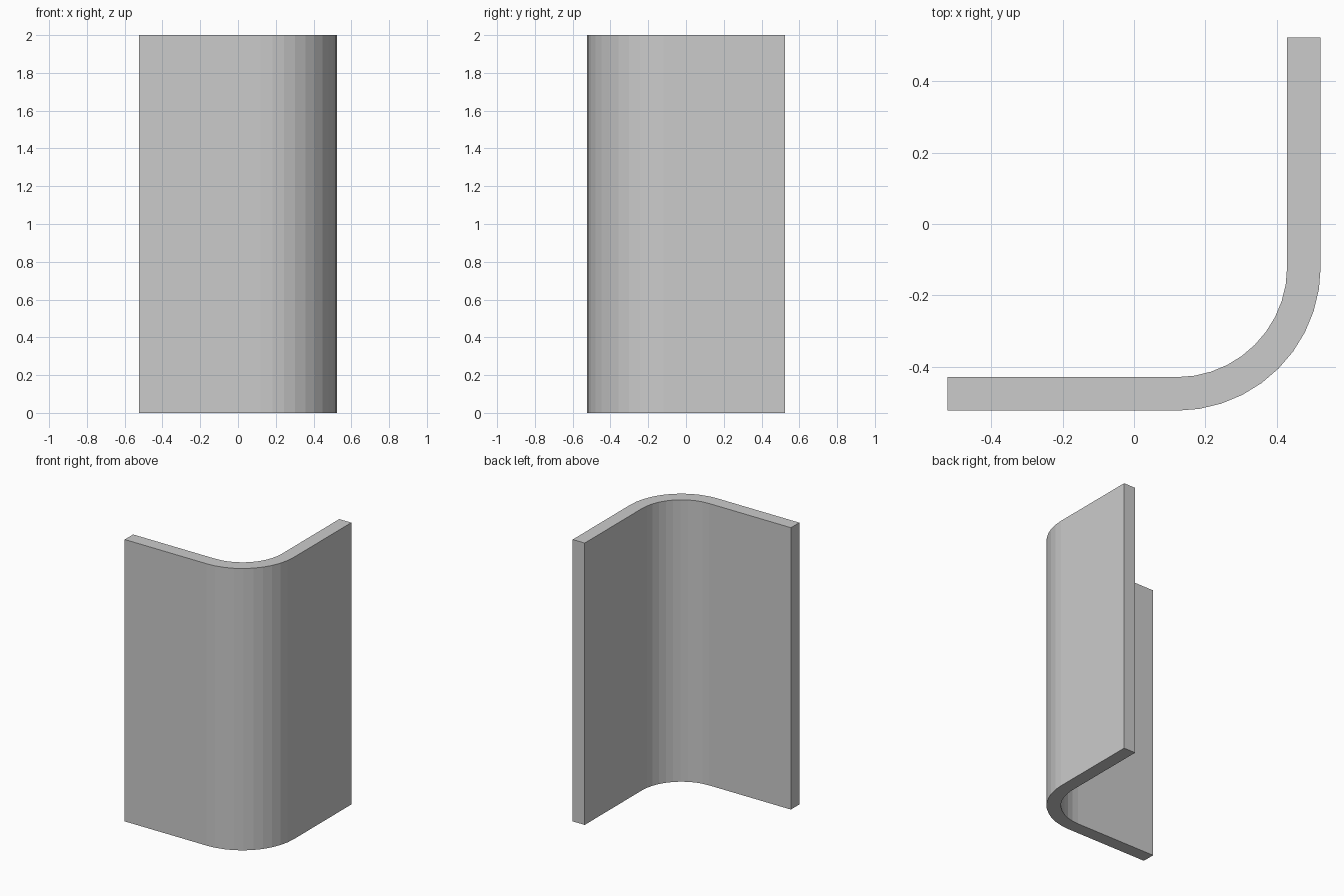
import bpy, bmesh
from math import sin, cos, radians

if "Cube" in bpy.data.objects:
    bpy.data.objects.remove(bpy.data.objects["Cube"])

HALF, THICK, HEIGHT = 0.523, 0.094, 2.0
OUTER_R, STEPS = 0.403, 10
C = HALF - OUTER_R  # bend centre at (C, -C)


def bend(radius):
    """Quarter arc from the front leg round to the right leg."""
    pts = []
    for i in range(STEPS + 1):
        a = radians(90 * i / STEPS)
        pts.append((C + radius * sin(a), -C - radius * cos(a)))
    return pts


def side(offset):
    """One face line of the bent sheet, offset inwards from the outside."""
    d = HALF - offset
    return [(-HALF, -d)] + bend(OUTER_R - offset) + [(d, HALF)]


# Bent sheet cross-section, extruded upwards
profile = side(0) + side(THICK)[::-1]
bm = bmesh.new()
base = bm.faces.new([bm.verts.new((x, y, 0)) for x, y in profile])
top = bmesh.ops.extrude_face_region(bm, geom=[base], use_keep_orig=True)
bmesh.ops.translate(bm, vec=(0, 0, HEIGHT),
                    verts=[v for v in top["geom"] if isinstance(v, bmesh.types.BMVert)])
bmesh.ops.recalc_face_normals(bm, faces=bm.faces)

mesh = bpy.data.meshes.new("curved_corner_panel")
bm.to_mesh(mesh)
bm.free()
panel = bpy.data.objects.new("curved_corner_panel", mesh)
bpy.context.collection.objects.link(panel)
